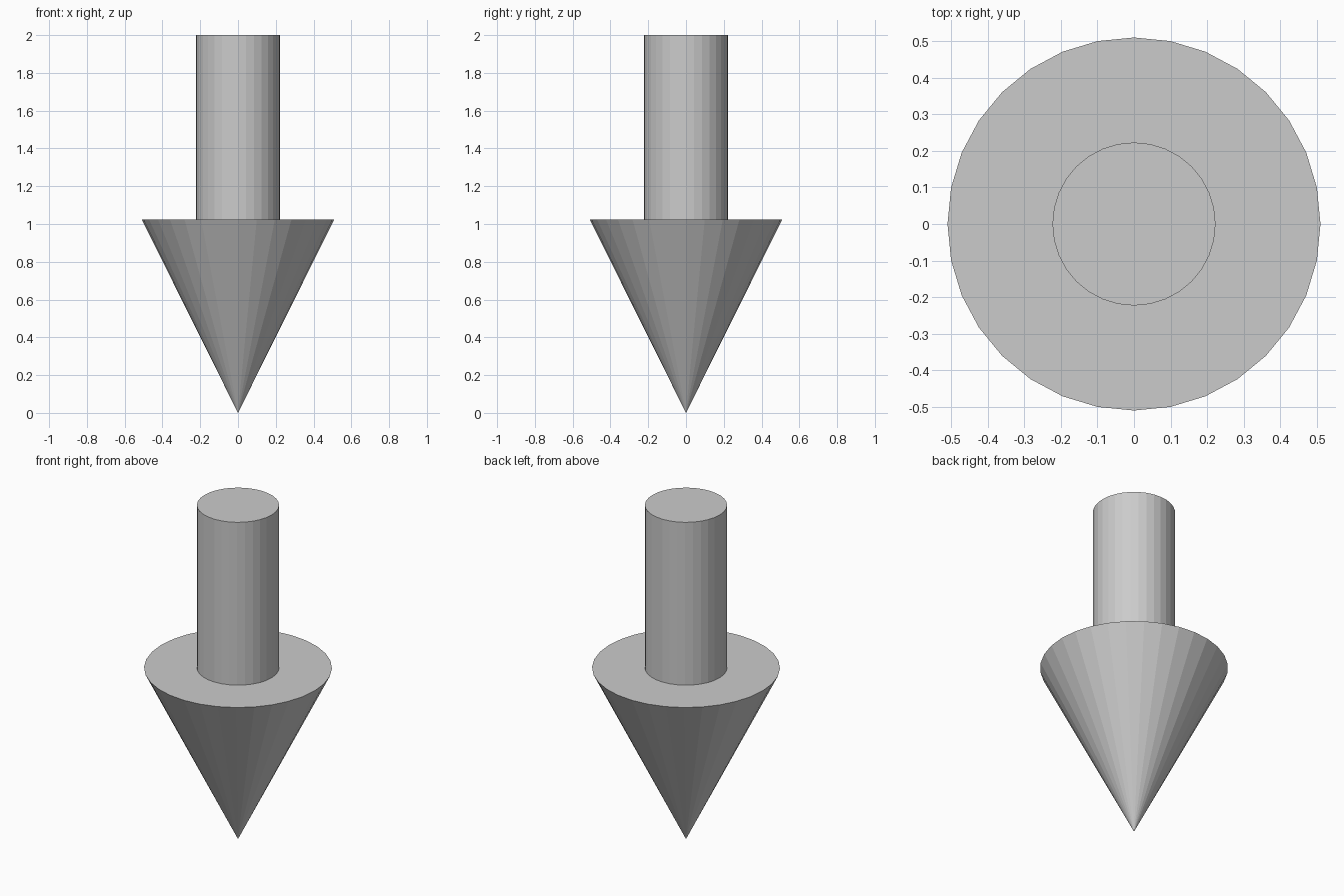
import bpy
import bmesh
from math import cos, sin, tau

if "Cube" in bpy.data.objects:
    bpy.data.objects.remove(bpy.data.objects["Cube"])

SIDES = 32
# Rings (radius, height) from the head's rim to the shaft's top
PROFILE = [(0.51, 1.025), (0.223, 1.025), (0.223, 2.0)]

bm = bmesh.new()


def ring(radius, z):
    return [bm.verts.new((radius * cos(tau * i / SIDES),
                          radius * sin(tau * i / SIDES), z))
            for i in range(SIDES)]


tip = bm.verts.new((0, 0, 0))
rings = [ring(r, z) for r, z in PROFILE]

# Pointed cone head
for i in range(SIDES):
    bm.faces.new((tip, rings[0][(i + 1) % SIDES], rings[0][i]))

# Flat shoulder and shaft wall
for low, high in zip(rings, rings[1:]):
    for i in range(SIDES):
        j = (i + 1) % SIDES
        bm.faces.new((low[i], low[j], high[j], high[i]))

# Shaft cap
bm.faces.new(rings[-1])
bmesh.ops.recalc_face_normals(bm, faces=bm.faces)

mesh = bpy.data.meshes.new("down_arrow")
bm.to_mesh(mesh)
bm.free()
bpy.context.collection.objects.link(bpy.data.objects.new("down_arrow", mesh))
